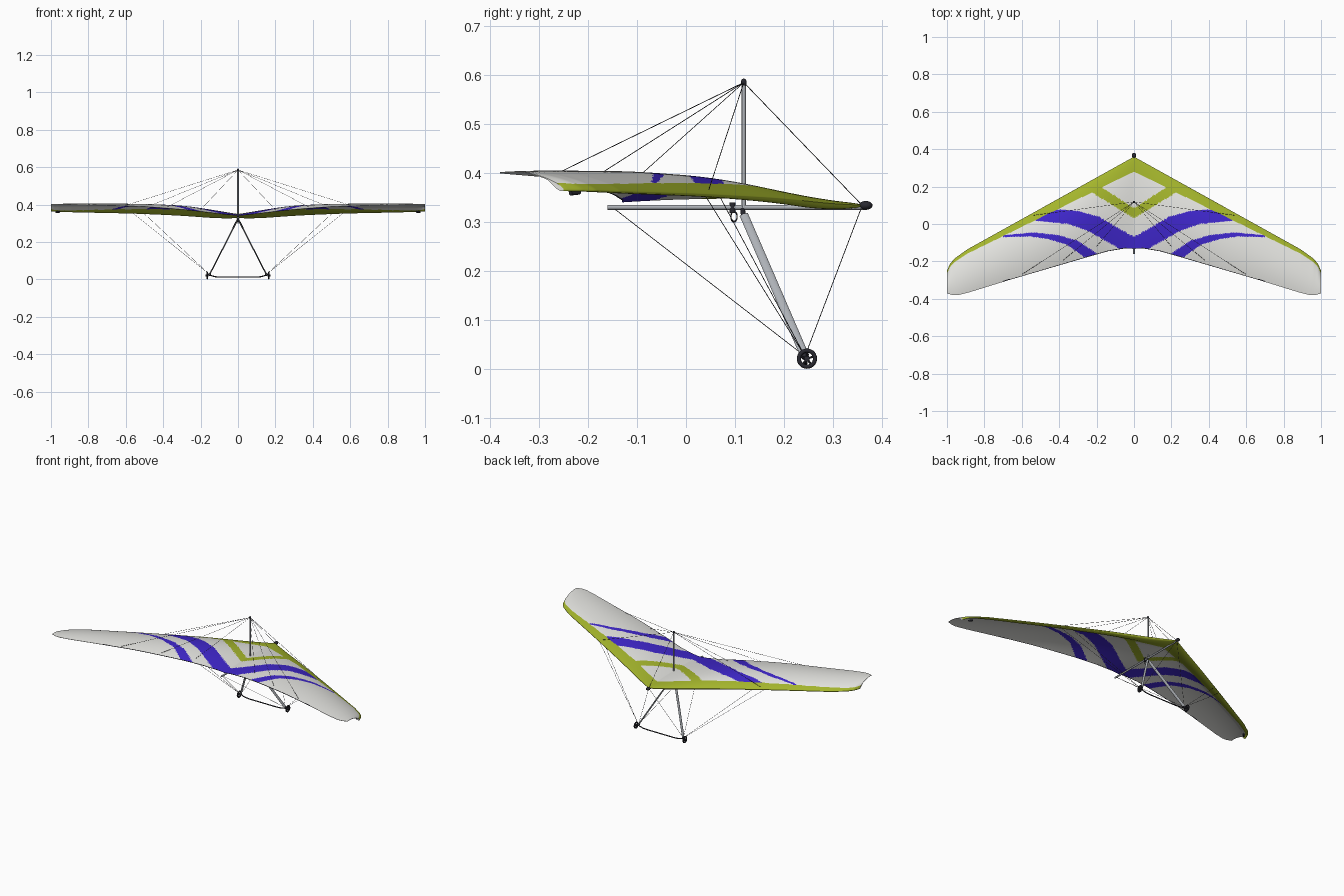
import bpy, bmesh, math
from mathutils import Vector

if "Cube" in bpy.data.objects:
    bpy.data.objects.remove(bpy.data.objects["Cube"])


def mat(name, rgb):
    m = bpy.data.materials.new(name)
    m.diffuse_color = (*rgb, 1)
    m.use_nodes = True
    m.node_tree.nodes["Principled BSDF"].inputs["Base Color"].default_value = m.diffuse_color
    return m


SAIL = mat("sail_white", (0.77, 0.77, 0.74))
OLIVE = mat("olive_green", (0.37, 0.46, 0.025))
PURPLE = mat("violet", (0.05, 0.02, 0.60))
TUBE = mat("tube_grey", (0.42, 0.44, 0.47))
DARK = mat("dark_rubber", (0.022, 0.022, 0.03))
WIRE = mat("wire_grey", (0.04, 0.04, 0.045))


def lerp_table(pts, x):
    for (x0, y0), (x1, y1) in zip(pts, pts[1:]):
        if x <= x1:
            return y0 + (y1 - y0) * max(0, x - x0) / (x1 - x0)
    return pts[-1][1]


def smooth_table(pts, x):
    w = min(0.07, x, 1 - x)
    return sum(lerp_table(pts, x + w * k / 4) for k in range(-4, 5)) / 9


# Sail outline and section curves along the half span
LE = [(0, .36), (.89, -.135), (.96, -.185), (.985, -.215), (1, -.25)]
TE = [(0, -.13), (.05, -.131), (.14, -.146), (.26, -.18), (.67, -.30),
      (.88, -.365), (.94, -.380), (.97, -.380), (1, -.371)]
Z_LE = [(0, .334), (.1, .336), (.3, .348), (.6, .357), (.9, .362), (1, .366)]
Z_TE = [(0, .341), (.1, .350), (.25, .369), (.5, .389), (1, .402)]
BULGE = [(0, .011), (.1, .022), (.3, .034), (.6, .028), (.9, .021), (1, .013)]
BELLY = [(0, .006), (.08, .012), (.25, .010), (.5, .006), (1, .004)]
# Stripe edges
BIG_TOP = [(0, -.07), (.19, .04), (.3, .07), (.4, .077), (.52, .07)]
BIG_LOW = [(0, -.18), (.08, -.13), (.25, -.035), (.35, .0), (.53, .018)]
SMALL_TOP = [(.18, -.17), (.3, -.09), (.4, -.06), (.54, -.045), (.68, -.058)]
SMALL_LOW = [(.18, -.23), (.26, -.18), (.36, -.11), (.46, -.08), (.56, -.066), (.69, -.07)]


def section(x):
    """Height, planform and camber values of the section at x."""
    a = abs(x)
    return (lerp_table(LE, a), lerp_table(TE, a),
            *(smooth_table(c, a) for c in (Z_LE, Z_TE, BULGE, BELLY)))


def sail_point(x, sec, t, top):
    le, te, zl, zt, bulge, belly = sec
    y = le + (te - le) * t
    z = zl + (zt - zl) * t
    up = bulge * 3.58 * t ** .85 * (1 - t)
    if top:
        nose = .002 * 5.3 * math.sqrt(t) * (1 - t) ** 5
        return (x, y, z + up + nose + .0006)
    # single skin behind the leading edge pocket
    s = min(1, max(0, (t - .03) / .27))
    s = s * s * (3 - 2 * s)
    return (x, y, z + up * s - belly * 5.3 * math.sqrt(t) * (1 - t) ** 5 * (1 - s) - .0008)


def sail_colour(x, y, under):
    a = abs(x)
    if .04 < a < .7 and y - lerp_table(TE, a) < .004:
        return 3
    if lerp_table(LE, a) - y < (.08 - .064 * a) * (1.45 if under else 1):
        return 1
    if a < .23 and .03 + .62 * a < y < .085 + .64 * a:
        return 1
    if a < .53 and lerp_table(BIG_LOW, a) < y < lerp_table(BIG_TOP, a):
        return 2
    if .18 < a < .7 and lerp_table(SMALL_LOW, a) < y < lerp_table(SMALL_TOP, a):
        return 2
    return 0


def build_sail(spans=220, chords=80):
    bm = bmesh.new()
    ts = [(k / chords) ** 1.5 for k in range(chords)] + [.991, 1]
    chords += 1
    rings = []
    for i in range(-spans, spans + 1):
        x = i / spans
        sec = section(x)
        ring = [bm.verts.new(sail_point(x, sec, t, True)) for t in reversed(ts)]
        ring += [bm.verts.new(sail_point(x, sec, t, False)) for t in ts[1:]]
        rings.append(ring)
    n = len(rings[0])
    for r0, r1 in zip(rings, rings[1:]):
        for k in range(n):
            f = bm.faces.new((r0[k], r1[k], r1[(k + 1) % n], r0[(k + 1) % n]))
            c = f.calc_center_median()
            f.material_index = sail_colour(c.x, c.y, k >= chords)
    bm.faces.new(rings[0])
    bm.faces.new(rings[-1])
    bmesh.ops.recalc_face_normals(bm, faces=bm.faces)
    me = bpy.data.meshes.new("sail")
    bm.to_mesh(me)
    bm.free()
    for m in (SAIL, OLIVE, PURPLE, DARK):
        me.materials.append(m)
    ob = bpy.data.objects.new("sail", me)
    bpy.context.collection.objects.link(ob)
    finish(ob)


def finish(ob, name=None, m=None):
    if name:
        ob.name = name
    if m:
        ob.data.materials.append(m)
    bpy.ops.object.select_all(action='DESELECT')
    ob.select_set(True)
    bpy.context.view_layer.objects.active = ob
    bpy.ops.object.shade_smooth_by_angle(angle=math.radians(40))
    return ob


def rod(name, a, b, r, m, sides=12, flat=1.0):
    """Straight tube from a to b; flat > 1 widens it fore and aft."""
    a, b = Vector(a), Vector(b)
    d = b - a
    bpy.ops.mesh.primitive_cylinder_add(vertices=sides, radius=r, depth=d.length)
    ob = bpy.context.object
    z = d.normalized()
    side = Vector((0, 1, 0)) if abs(z.y) < .9 else Vector((0, 0, 1))
    x = side.cross(z).normalized()
    y = z.cross(x)
    for v in ob.data.vertices:
        v.co = (a + b) / 2 + x * v.co.x + y * v.co.y * flat + z * v.co.z
    return finish(ob, name, m)


def ball(name, p, scale, m):
    bpy.ops.mesh.primitive_uv_sphere_add(segments=16, ring_count=10, radius=1)
    ob = bpy.context.object
    for v in ob.data.vertices:
        v.co = Vector(p) + Vector(v.co[k] * scale[k] for k in range(3))
    return finish(ob, name, m)


def ring(name, p, major, minor, m):
    bpy.ops.mesh.primitive_torus_add(major_radius=major, minor_radius=minor, location=p,
                                     rotation=(0, math.pi / 2, 0),
                                     major_segments=28, minor_segments=10)
    return finish(bpy.context.object, name, m)


build_sail()

# Keel, mast and end fittings
rod("keel", (0, -.16, .33), (0, .37, .33), .005, TUBE)
rod("mast", (0, .118, .33), (0, .118, .583), .0042, TUBE)
ball("mast_cap", (0, .118, .585), (.006, .006, .008), DARK)
ball("nose_cap", (0, .367, .334), (.012, .014, .009), DARK)

# Hang strap and clip
rod("hang_strap", (0, .095, .34), (0, .095, .318), .006, DARK)
clip = ring("hang_clip", (0, .098, .311), .008, .0016, DARK)
clip.scale = (1.3, .8, 1)

# Control frame, wheels and rigging
MAST_TOP, NOSE, KEEL_REAR = (0, .118, .585), (0, .36, .334), (0, -.15, .33)
rod("frame_bracket", (0, .115, .332), (0, .118, .306), .005, DARK)
for s, side in ((1, "right"), (-1, "left")):
    corner = (s * .152, .243, .026)
    rod(side + "_downtube", (s * .004, .118, .315), corner, .0036, TUBE, flat=2.5)
    ball(side + "_corner_fitting", corner, (.008, .008, .008), DARK)
    hub = Vector((s * .165, .247, .021))
    ring(side + "_tyre", hub, .0165, .0042, DARK)
    rod(side + "_hub", hub - Vector((.008, 0, 0)), hub + Vector((.008, 0, 0)), .006, DARK)
    for k in range(5):
        a = k * math.tau / 5 + math.pi / 2
        rod(side + "_spoke", hub, hub + Vector((0, math.cos(a), math.sin(a))) * .016,
            .0022, DARK, 6)
    rod(side + "_leading_tube_end", (s * .955, -.218, .361), (s * .972, -.236, .359), .005, DARK)
    for p in ((.6, -.27, .396), (.38, -.195, .386), (.2, -.12, .372), (.55, .045, .361)):
        rod(side + "_top_wire", MAST_TOP, (s * p[0], p[1], p[2]), .0008, WIRE, 6)
    for p in (NOSE, KEEL_REAR, (.56, .04, .353), (.5, .07, .350)):
        rod(side + "_lower_wire", corner, (s * p[0], p[1], p[2]), .0008, WIRE, 6)
rod("nose_top_wire", MAST_TOP, NOSE, .0008, WIRE, 6)

# Base bar with turned-up ends
cu = bpy.data.curves.new("base_bar", 'CURVE')
cu.dimensions = '3D'
cu.bevel_depth = .0032
cu.bevel_resolution = 3
sp = cu.splines.new('POLY')
bar = [(-.152, .026), (-.14, .019), (-.12, .014), (-.09, .012),
       (.09, .012), (.12, .014), (.14, .019), (.152, .026)]
sp.points.add(len(bar) - 1)
for pt, (x, z) in zip(sp.points, bar):
    pt.co = (x, .245, z, 1)
cu.materials.append(DARK)
bpy.context.collection.objects.link(bpy.data.objects.new("base_bar", cu))
